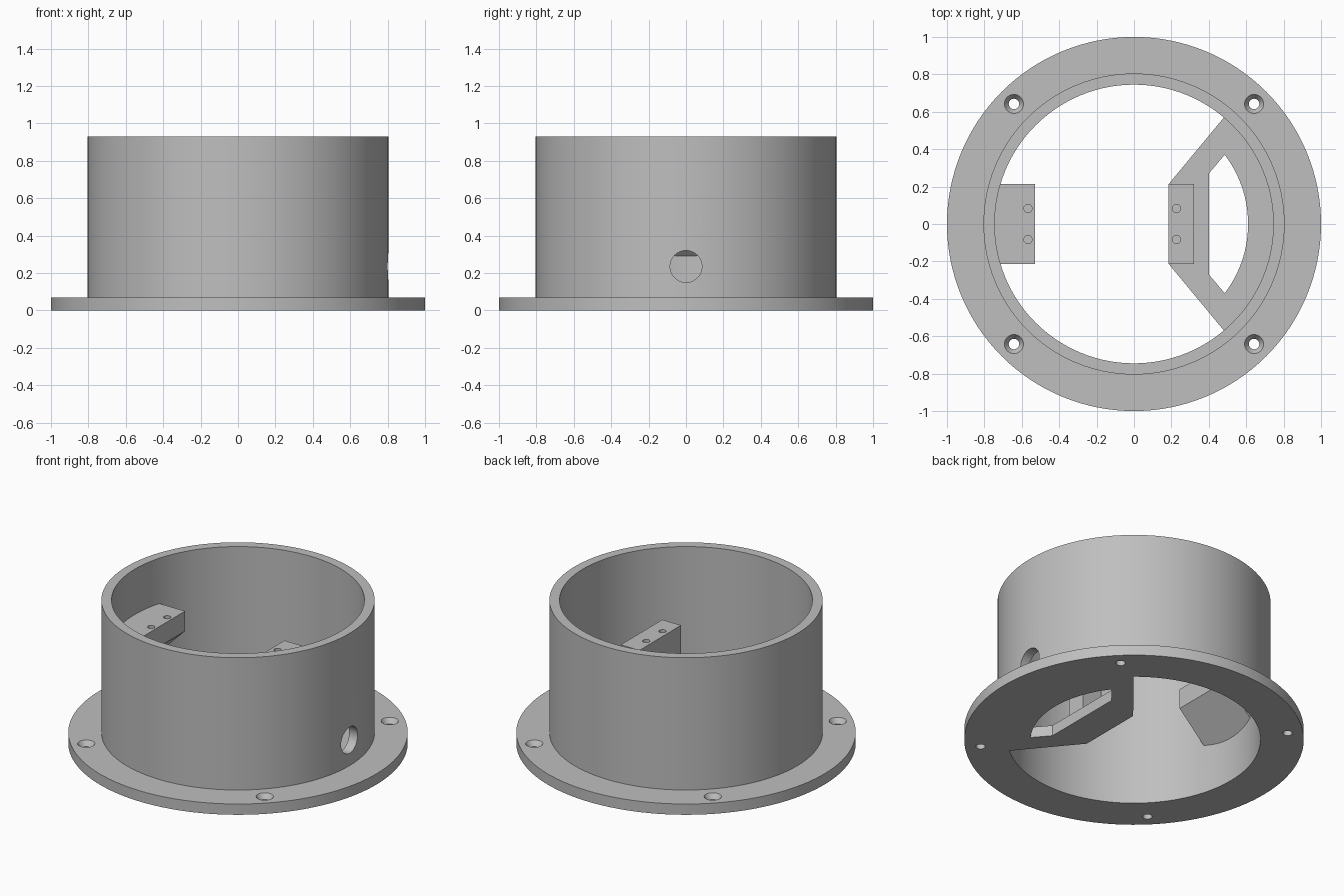
import bpy, bmesh
from math import cos, sin, pi, atan2, radians
from mathutils import Matrix

old = bpy.data.objects.get("Cube")
if old:
    bpy.data.objects.remove(old)

grey = bpy.data.materials.new("plain grey")
grey.use_nodes = True
colour = (0.52, 0.52, 0.52, 1)
grey.diffuse_color = colour
grey.node_tree.nodes["Principled BSDF"].inputs["Base Color"].default_value = colour


def finish(name, bm):
    bmesh.ops.recalc_face_normals(bm, faces=bm.faces)
    mesh = bpy.data.meshes.new(name)
    bm.to_mesh(mesh)
    bm.free()
    mesh.materials.append(grey)
    obj = bpy.data.objects.new(name, mesh)
    bpy.context.collection.objects.link(obj)
    return obj


def lathe(name, profile, steps):
    """Ring from a closed (radius, z) profile."""
    bm = bmesh.new()
    rings = [[bm.verts.new((r * cos(2 * pi * i / steps), r * sin(2 * pi * i / steps), z))
              for r, z in profile] for i in range(steps)]
    n = len(profile)
    for i in range(steps):
        a, b = rings[i], rings[(i + 1) % steps]
        for j in range(n):
            k = (j + 1) % n
            bm.faces.new((a[j], b[j], b[k], a[k]))
    return finish(name, bm)


def prism(name, outline, low, high, axis="Z"):
    """Extrude an outline: (x, y) along z, or (x, z) along y."""
    bm = bmesh.new()
    place = (lambda p: (p[0], p[1], low)) if axis == "Z" else (lambda p: (p[0], low, p[1]))
    face = bm.faces.new([bm.verts.new(place(p)) for p in outline])
    out = bmesh.ops.extrude_face_region(bm, geom=[face])
    d = high - low
    verts = [v for v in out["geom"] if isinstance(v, bmesh.types.BMVert)]
    bmesh.ops.translate(bm, verts=verts, vec=(0, 0, d) if axis == "Z" else (0, d, 0))
    return finish(name, bm)


def box(name, x, y, z):
    return prism(name, [(x[0], y[0]), (x[1], y[0]), (x[1], y[1]), (x[0], y[1])], *z)


def cone(name, x, y, low, high, r1, r2, steps=32, turn=None):
    bm = bmesh.new()
    bmesh.ops.create_cone(bm, cap_ends=True, segments=steps, radius1=r1, radius2=r2,
                          depth=high - low)
    m = Matrix.Translation((x, y, (low + high) / 2))
    bmesh.ops.transform(bm, matrix=m @ turn if turn else m, verts=bm.verts)
    return finish(name, bm)


def arc(radius, a0, a1, steps):
    return [(radius * cos(a0 + (a1 - a0) * i / steps), radius * sin(a0 + (a1 - a0) * i / steps))
            for i in range(steps + 1)]


def combine(target, tool, operation):
    mod = target.modifiers.new("combine", "BOOLEAN")
    mod.operation, mod.solver, mod.object = operation, "EXACT", tool
    deps = bpy.context.evaluated_depsgraph_get()
    mesh = bpy.data.meshes.new_from_object(target.evaluated_get(deps))
    target.modifiers.clear()
    target.data = mesh
    bpy.data.objects.remove(tool)


BASE, TOP, INNER, OUTER = 0.07, 0.93, 0.745, 0.805
BLOCK_TOP, HALF = 0.635, 0.213

# Flanged cylinder wall
body = lathe("flanged_housing", [(INNER, 0), (1, 0), (1, BASE), (OUTER, BASE),
                                 (OUTER, TOP), (INNER, TOP)], 128)

# Shelf across one side, with a curved window
a = atan2(0.575, 0.485)
combine(body, prism("shelf", [(0.185, HALF)] + [(0.185, -HALF)] + arc(0.77, -a, a, 32),
                    0, BASE), "UNION")
w = atan2(0.37, 0.485)
combine(body, prism("window_cutter", [(0.4, 0.27), (0.4, -0.27)] + arc(0.61, -w, w, 32),
                    -0.1, 0.1), "DIFFERENCE")

# Tall mounting block on the shelf, with a cable slot through it
block = box("tall_block", (0.185, 0.32), (-HALF, HALF), (0.03, BLOCK_TOP))
combine(block, box("slot_cutter", (0.1, 0.4), (-0.085, 0.085), (BASE, 0.32)), "DIFFERENCE")
combine(body, block, "UNION")

# Wall bracket with a sloped underside
combine(body, prism("wall_bracket", [(-0.53, BLOCK_TOP), (-0.53, 0.505), (-0.77, 0.265),
                                     (-0.77, BLOCK_TOP)], -HALF, HALF, "Y"), "UNION")

# Pilot holes in both block tops
for x in (-0.567, 0.227):
    for y in (-0.083, 0.083):
        combine(body, cone("pilot_cutter", x, y, 0.53, 0.7, 0.022, 0.022, 24), "DIFFERENCE")

# Cable hole through the wall
combine(body, cone("cable_cutter", 0.775, 0, 0.135, 0.335, 0.085, 0.085, 48,
                   Matrix.Rotation(pi / 2, 4, "Y")), "DIFFERENCE")

# Countersunk screw holes in the flange
for x in (-0.642, 0.642):
    for y in (-0.642, 0.642):
        combine(body, cone("screw_cutter", x, y, -0.1, 0.2, 0.028, 0.028), "DIFFERENCE")
        combine(body, cone("sink_cutter", x, y, 0.035, 0.08, 0.026, 0.058), "DIFFERENCE")

bpy.ops.object.select_all(action="DESELECT")
body.select_set(True)
bpy.context.view_layer.objects.active = body
bpy.ops.object.shade_smooth_by_angle(angle=radians(30))
